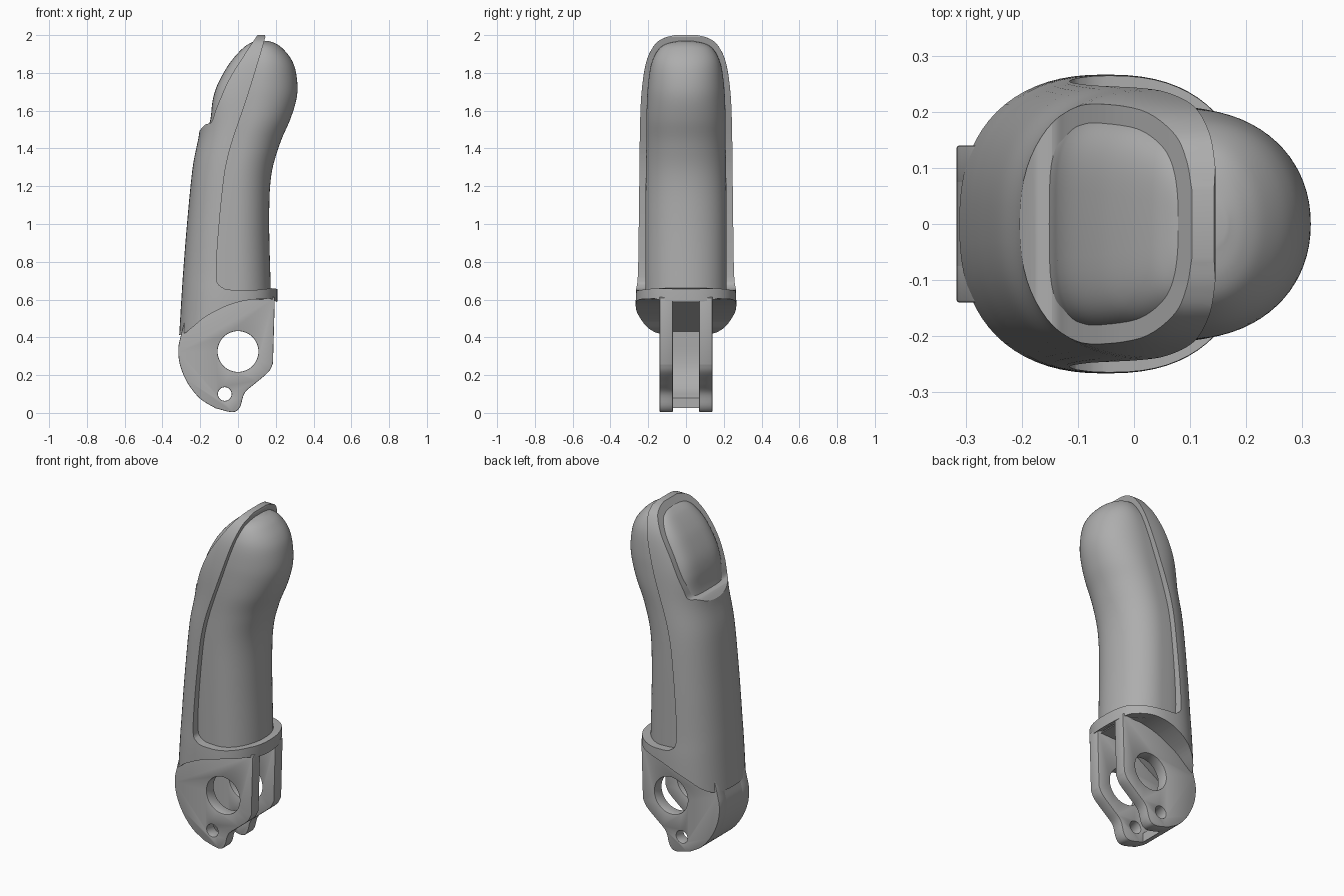
import bpy, bmesh, math
from mathutils import Vector

old = bpy.data.objects.get("Cube")
if old:
    bpy.data.objects.remove(old, do_unlink=True)

grey = bpy.data.materials.new("mid_grey")
grey.use_nodes = True
tone = (0.42, 0.42, 0.42, 1)
grey.diffuse_color = tone
grey.node_tree.nodes["Principled BSDF"].inputs["Base Color"].default_value = tone


def spline(points, steps):
    """Smooth curve through points of any dimension."""
    p = [Vector(q) for q in points]
    p = [p[0] * 2 - p[1]] + p + [p[-1] * 2 - p[-2]]
    out = []
    for a, b, c, d in zip(p, p[1:], p[2:], p[3:]):
        for i in range(steps):
            t = i / steps
            out.append(0.5 * (2 * b + (c - a) * t + (2 * a - 5 * b + 4 * c - d) * t**2
                              + (3 * b - a - 3 * c + d) * t**3))
    return out + [p[-2]]


def finish(name, bm):
    bmesh.ops.recalc_face_normals(bm, faces=bm.faces)
    mesh = bpy.data.meshes.new(name)
    bm.to_mesh(mesh)
    bm.free()
    mesh.materials.append(grey)
    obj = bpy.data.objects.new(name, mesh)
    bpy.context.collection.objects.link(obj)
    return obj


def loft(name, sections, back_power, front_power, count=72):
    """Stack of rounded sections, each (z, x min, x max, half width)."""
    bm = bmesh.new()
    rings = []
    for z, x0, x1, half in spline(sections, 6):
        ring = []
        for i in range(count):
            a = math.tau * i / count
            c, s = math.cos(a), math.sin(a)
            e = 2 / (back_power if c < 0 else front_power)
            x = (x0 + x1) / 2 + (x1 - x0) / 2 * math.copysign(abs(c) ** e, c)
            ring.append(bm.verts.new((x, half * math.copysign(abs(s) ** e, s), z)))
        rings.append(ring)
    for low, high in zip(rings, rings[1:]):
        for i in range(count):
            j = (i + 1) % count
            bm.faces.new((low[i], low[j], high[j], high[i]))
    bm.faces.new(rings[0])
    bm.faces.new(rings[-1])
    return finish(name, bm)


def slab(name, outline, y0, y1):
    """Side outline in x and z, extruded along y."""
    bm = bmesh.new()
    face = bm.faces.new([bm.verts.new((p[0], y0, p[1])) for p in outline])
    moved = bmesh.ops.extrude_face_region(bm, geom=[face])["geom"]
    bmesh.ops.translate(bm, vec=(0, y1 - y0, 0),
                        verts=[v for v in moved if isinstance(v, bmesh.types.BMVert)])
    return finish(name, bm)


def disc(x, z, r):
    return [(x + r * math.cos(math.tau * i / 48), z + r * math.sin(math.tau * i / 48))
            for i in range(48)]


def bake(obj):
    graph = bpy.context.evaluated_depsgraph_get()
    mesh = bpy.data.meshes.new_from_object(obj.evaluated_get(graph))
    obj.modifiers.clear()
    obj.data = mesh


def combine(obj, cutter, operation):
    mod = obj.modifiers.new("cut", "BOOLEAN")
    mod.operation, mod.object, mod.solver = operation, cutter, "EXACT"
    bake(obj)
    bpy.data.objects.remove(cutter, do_unlink=True)


def soften(obj, width):
    mod = obj.modifiers.new("soft", "BEVEL")
    mod.width, mod.segments, mod.angle_limit = width, 2, math.radians(40)
    bake(obj)


# Fingertip core: pad at +x, nail at -x
core = loft("finger_core", [
    (0.60, -0.20, 0.175, 0.215), (1.00, -0.20, 0.165, 0.215), (1.25, -0.20, 0.175, 0.213),
    (1.42, -0.18, 0.22, 0.21), (1.55, -0.147, 0.275, 0.21), (1.65, -0.135, 0.307, 0.207),
    (1.73, -0.112, 0.315, 0.202), (1.82, -0.065, 0.303, 0.19), (1.88, -0.022, 0.277, 0.172),
    (1.93, 0.025, 0.235, 0.14), (1.955, 0.06, 0.2, 0.1), (1.968, 0.09, 0.165, 0.04)], 4, 2.1)

# Outer shell, trimmed to its side outline
shell = loft("outer_shell", [
    (0.35, -0.315, 0.2, 0.267), (0.60, -0.30, 0.208, 0.266), (0.75, -0.29, 0.205, 0.26),
    (1.00, -0.27, 0.2, 0.255), (1.30, -0.24, 0.22, 0.25), (1.50, -0.203, 0.25, 0.245),
    (1.70, -0.20, 0.3, 0.235), (1.86, -0.15, 0.33, 0.21), (1.95, -0.1, 0.33, 0.165),
    (1.985, -0.1, 0.33, 0.115), (2.0, -0.1, 0.33, 0.06)], 2.4, 2.4)
under_arc = spline([(-0.4, 0.40), (-0.3, 0.415), (-0.25, 0.445), (-0.17, 0.51),
                    (-0.05, 0.57), (0.06, 0.598), (0.17, 0.605)], 5)
side_edge = spline([(0.18, 0.66), (0.08, 0.65), (0, 0.65), (-0.085, 0.665), (-0.115, 0.75),
                    (-0.087, 1.13), (-0.05, 1.37), (0.045, 1.66), (0.11, 1.87), (0.145, 1.99)], 5)
nail_edge = spline([(0.11, 2.01), (0.03, 1.89), (-0.05, 1.76), (-0.115, 1.61),
                    (-0.14, 1.54), (-0.175, 1.525), (-0.215, 1.48)], 5)
trim = slab("trim", under_arc + [(0.22, 0.58), (0.22, 0.655)] + side_edge
            + [(0.14, 2.01)] + nail_edge + [(-0.4, 1.42)], -0.5, 0.5)
combine(shell, trim, "INTERSECT")

# Hinge: two lugs joined by a curved back wall
rear = spline([(-0.3, 0.42), (-0.316, 0.34), (-0.306, 0.25), (-0.265, 0.155),
               (-0.2, 0.075), (-0.12, 0.025)], 5)
lower = spline([(-0.12, 0.025), (-0.03, 0.004), (0.01, 0.03), (0.035, 0.105), (0.09, 0.155),
                (0.16, 0.215), (0.185, 0.26)], 5)
lug_outline = rear + lower[1:] + [(0.195, 0.61), (0.15, 0.63), (-0.2, 0.63), (-0.28, 0.5)]
parts = [core, shell]
for side, name in ((-1, "front_lug"), (1, "back_lug")):
    lug = slab(name, lug_outline, side * 0.07, side * 0.14)
    for hole in (disc(0, 0.325, 0.108), disc(-0.07, 0.1, 0.036)):
        combine(lug, slab("hole_cutter", hole, -0.3, 0.3), "DIFFERENCE")
    soften(lug, 0.006)
    parts.append(lug)
slot_edge = spline([(-0.12, 0.08), (-0.19, 0.13), (-0.24, 0.21), (-0.255, 0.3),
                    (-0.25, 0.43)], 5)
parts.append(slab("hinge_back_wall", list(reversed(rear)) + [(-0.28, 0.5), (-0.2, 0.63), (0.15, 0.63),
                  (0.17, 0.59), (0, 0.585)] + list(reversed(slot_edge)), -0.075, 0.075))

for obj in parts:
    bpy.ops.object.select_all(action="DESELECT")
    obj.select_set(True)
    bpy.context.view_layer.objects.active = obj
    bpy.ops.object.shade_smooth_by_angle(angle=math.radians(30))
